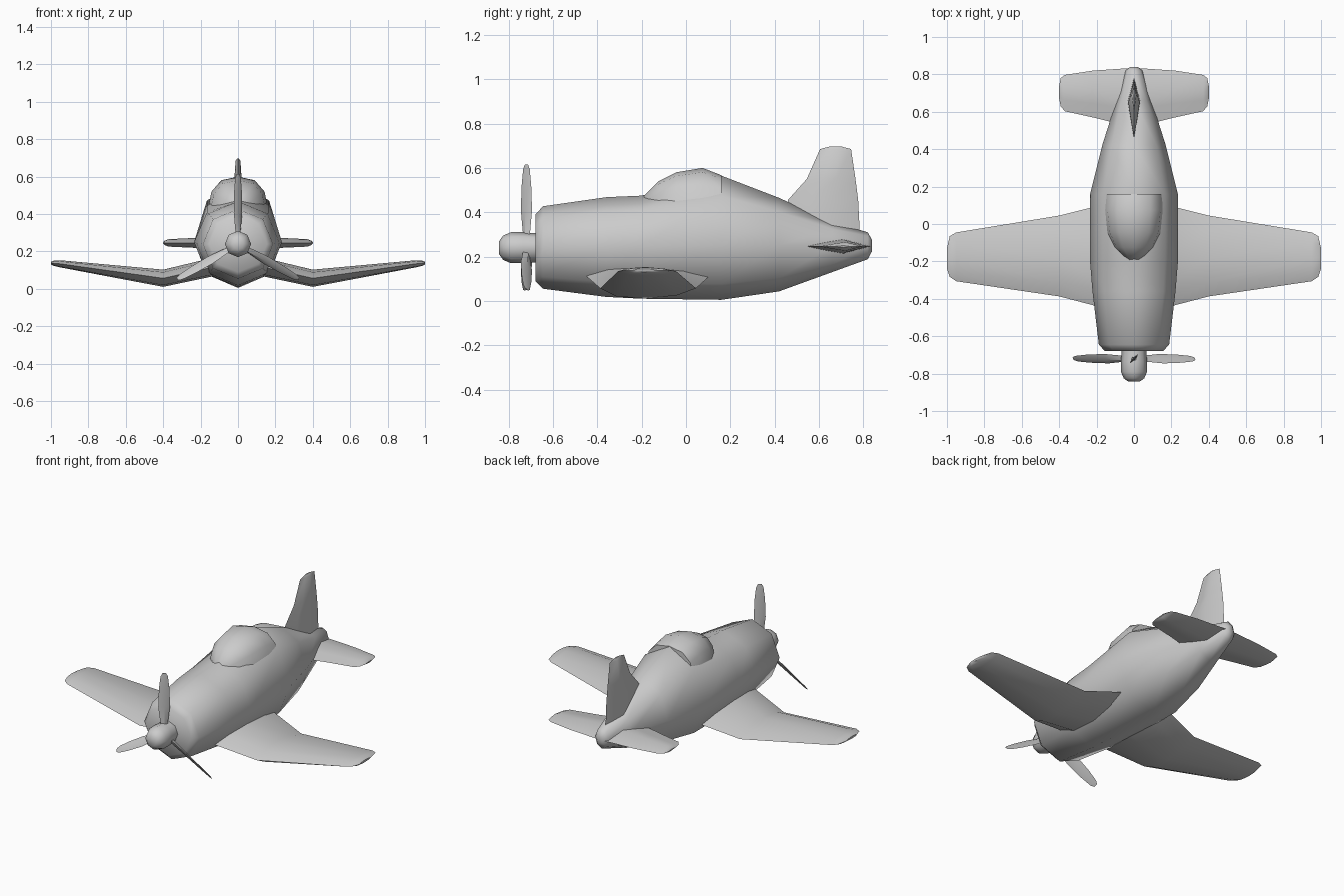
import bpy, bmesh
from math import cos, sin, pi, radians
from mathutils import Matrix, Vector

if "Cube" in bpy.data.objects:
    bpy.data.objects.remove(bpy.data.objects["Cube"])


def loft(name, rings, angle=40, mirror=False):
    """Skin a list of equal-length closed rings and cap both ends."""
    bm = bmesh.new()
    vs = [[bm.verts.new(p) for p in r] for r in rings]
    n = len(vs[0])
    for a, b in zip(vs, vs[1:]):
        for i in range(n):
            j = (i + 1) % n
            bm.faces.new((a[i], a[j], b[j], b[i]))
    bm.faces.new(vs[0])
    bm.faces.new(vs[-1])
    bmesh.ops.recalc_face_normals(bm, faces=bm.faces)
    me = bpy.data.meshes.new(name)
    bm.to_mesh(me)
    bm.free()
    ob = bpy.data.objects.new(name, me)
    bpy.context.collection.objects.link(ob)
    if mirror:
        ob.modifiers.new("Mirror", 'MIRROR').use_clip = True
    bpy.ops.object.select_all(action='DESELECT')
    ob.select_set(True)
    bpy.context.view_layer.objects.active = ob
    bpy.ops.object.shade_smooth_by_angle(angle=radians(angle))
    return ob


def body_ring(y, top, bot, w, mid):
    """Octagon standing on a corner, with separate upper and lower heights."""
    pts = []
    for k in range(8):
        c, s = cos(k * pi / 4), sin(k * pi / 4)
        pts.append((w * c, y, mid + s * ((top - mid) if s > 0 else (mid - bot))))
    return pts


# Fuselage: y, top, bottom, half width, height of widest point
body = [(-.68, .39, .09, .155, .24), (-.645, .427, .055, .188, .24),
        (-.36, .468, .018, .222, .245), (-.2, .475, .01, .235, .25),
        (.16, .565, .005, .235, .25), (.42, .465, .043, .17, .25),
        (.66, .355, .13, .094, .25), (.82, .31, .188, .045, .25),
        (.84, .275, .225, .02, .25)]
loft("fuselage", [body_ring(*b) for b in body], 60)

# Canopy: y, top, half width
canopy = [(-.195, .47, .04), (-.125, .54, .11), (-.045, .58, .15),
          (.075, .6, .165), (.16, .567, .165)]
section = [(-1, 0), (-.86, .58), (-.54, .9), (0, 1), (.54, .9), (.86, .58), (1, 0)]
loft("canopy", [[(u * w, y, .41 + v * (top - .41)) for u, v in section]
                for y, top, w in canopy], 60)

# Wings: x, leading y, trailing y, centre z, half thickness
wing_section = [(0, 0), (.17, .7), (.47, 1), (.8, .6), (1, 0), (.8, -.7), (.47, -1), (.17, -.8)]
wing = [(.12, -.46, .115, .12, .05), (.4, -.387, .045, .057, .046),
        (.95, -.306, -.045, .134, .019), (.985, -.283, -.065, .137, .014),
        (1.0, -.24, -.13, .138, .007)]
loft("wings", [[(x, a + u * (b - a), z + v * t) for u, v in wing_section]
               for x, a, b, z, t in wing], 50, True)

# Tailplane: x, leading y, trailing y, half thickness
tail_section = [(0, 0), (.3, .55), (.6, 1), (1, 0), (.6, -1), (.3, -.55)]
tail = [(0, .515, .835, .034), (.22, .57, .82, .027), (.37, .603, .797, .02),
        (.392, .63, .78, .012), (.4, .67, .74, .004)]
loft("tailplane", [[(x, a + u * (b - a), .246 + v * t) for u, v in tail_section]
                   for x, a, b, t in tail], 40, True)

# Fin: z, leading y, trailing y, half thickness
fin = [(.3, .46, .785, .034), (.455, .46, .777, .03), (.55, .545, .765, .022),
       (.685, .605, .745, .013), (.697, .65, .70, .004)]
loft("fin", [[(v * t, a + u * (b - a), z) for u, v in tail_section]
             for z, a, b, t in fin], 40)

# Spinner: y, radius
spinner = [(-.843, .03), (-.825, .055), (-.79, .07), (-.735, .07), (-.66, .064)]
loft("spinner", [body_ring(y, .24 + r, .24 - r, r, .24) for y, r in spinner], 60)

# Propeller blades: distance from hub, half chord, half thickness, pitch
blade = [(.04, .018, .012, 50), (.17, .034, .008, 48), (.28, .03, .006, 46),
         (.355, .021, .004, 45), (.375, .01, .002, 45)]
for i in range(3):
    turn = Matrix.Rotation(i * 2 * pi / 3, 4, 'Y')
    rings = []
    for r, c, t, p in blade:
        chord = Vector((cos(radians(p)), sin(radians(p)), 0))
        normal = Vector((-chord.y, chord.x, 0))
        pts = [chord * c, normal * t, -chord * c, -normal * t]
        rings.append([turn @ (q + Vector((0, 0, r))) + Vector((0, -.72, .24)) for q in pts])
    loft(f"propeller_blade_{i + 1}", rings, 30)
